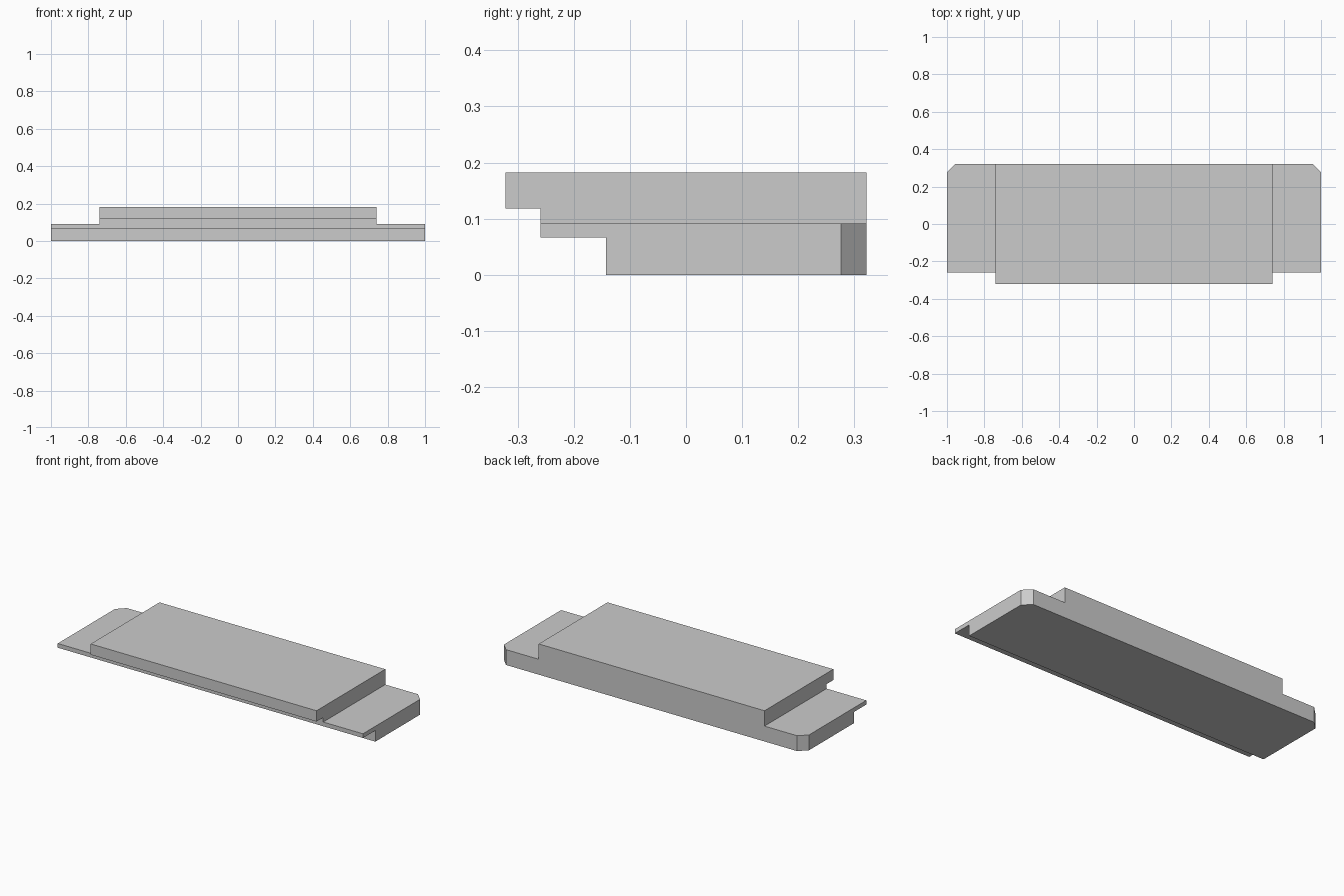
import bpy
import bmesh
from mathutils import Matrix, Vector

cube = bpy.data.objects.get("Cube")
if cube:
    bpy.data.objects.remove(cube, do_unlink=True)

HALF_LENGTH, HALF_TOP = 1.0, 0.74
BACK, CORNER = 0.322, 0.046
WING_Z, TOP_Z = 0.091, 0.182

grey = bpy.data.materials.new("light grey")
grey.use_nodes = True
colour = (0.6, 0.6, 0.6, 1)
grey.diffuse_color = colour
grey.node_tree.nodes["Principled BSDF"].inputs["Base Color"].default_value = colour


def add_object(name, bm):
    bmesh.ops.recalc_face_normals(bm, faces=bm.faces)
    mesh = bpy.data.meshes.new(name)
    bm.to_mesh(mesh)
    bm.free()
    mesh.materials.append(grey)
    obj = bpy.data.objects.new(name, mesh)
    bpy.context.collection.objects.link(obj)
    return obj


# Stepped side profile (y, z), extruded along the full length
profile = [(BACK, 0), (BACK, TOP_Z), (-BACK, TOP_Z), (-BACK, 0.118),
           (-0.259, 0.118), (-0.259, 0.066), (-0.143, 0.066), (-0.143, 0)]
bm = bmesh.new()
side = bm.faces.new([bm.verts.new((-HALF_LENGTH, y, z)) for y, z in profile])
extruded = bmesh.ops.extrude_face_region(bm, geom=[side], use_keep_orig=True)["geom"]
bmesh.ops.translate(bm, vec=(2 * HALF_LENGTH, 0, 0),
                    verts=[v for v in extruded if isinstance(v, bmesh.types.BMVert)])
bmesh.ops.recalc_face_normals(bm, faces=bm.faces)

# Chamfered back corners
corners = [e for e in bm.edges
           if all(abs(v.co.y - BACK) < 1e-4 for v in e.verts)
           and abs(e.verts[0].co.z - e.verts[1].co.z) > 0.1]
bmesh.ops.bevel(bm, geom=corners, offset=CORNER, segments=1, affect='EDGES')
body = add_object("stepped_slab", bm)

# Cut away the upper ends, leaving a low wing on each side
for sign in (-1, 1):
    bm = bmesh.new()
    bmesh.ops.create_cube(bm, size=1, matrix=Matrix.LocRotScale(
        Vector((sign * (HALF_TOP + 0.5), 0, WING_Z + 0.5)), None, Vector((1, 2, 1))))
    cutter = add_object("wing_cutter", bm)
    cutter.hide_render = True
    cut = body.modifiers.new("wing_cut", 'BOOLEAN')
    cut.operation = 'DIFFERENCE'
    cut.solver = 'EXACT'
    cut.object = cutter
    bpy.context.view_layer.objects.active = body
    bpy.ops.object.modifier_apply(modifier=cut.name)
    bpy.data.objects.remove(cutter, do_unlink=True)
